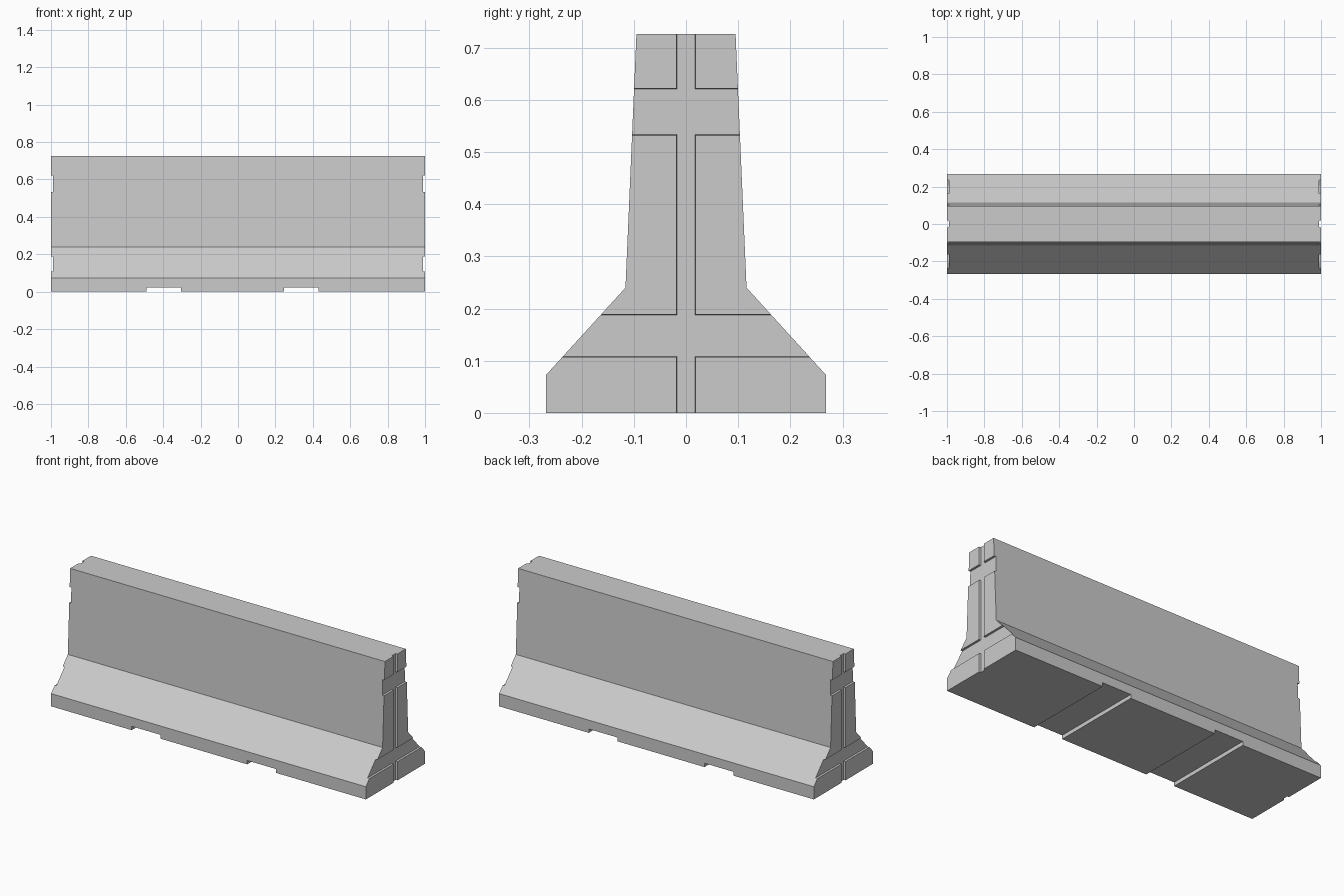
import bpy, bmesh

if "Cube" in bpy.data.objects:
    bpy.data.objects.remove(bpy.data.objects["Cube"])

DEPTH = 0.011    # end groove depth
DRAFT = 0.0015   # slight slope of groove walls


def prism(name, profile, axis, start, end):
    """Extrude a closed 2D profile along x, y or z."""
    def place(a, b, t):
        return {'x': (t, a, b), 'y': (a, t, b), 'z': (a, b, t)}[axis]
    bm = bmesh.new()
    verts = [bm.verts.new(place(a, b, start)) for a, b in profile]
    face = bm.faces.new(verts)
    ext = bmesh.ops.extrude_face_region(bm, geom=[face])
    moved = [g for g in ext['geom'] if isinstance(g, bmesh.types.BMVert)]
    bmesh.ops.translate(bm, verts=moved,
                        vec=[end - start if c == axis else 0 for c in 'xyz'])
    bmesh.ops.recalc_face_normals(bm, faces=bm.faces)
    mesh = bpy.data.meshes.new(name)
    bm.to_mesh(mesh)
    bm.free()
    obj = bpy.data.objects.new(name, mesh)
    bpy.context.collection.objects.link(obj)
    return obj


def carve(target, cutter):
    """Subtract the cutter, apply the result and remove the cutter."""
    cutter.hide_render = True
    mod = target.modifiers.new("groove", 'BOOLEAN')
    mod.operation = 'DIFFERENCE'
    mod.solver = 'EXACT'
    mod.object = cutter
    bpy.context.view_layer.objects.active = target
    bpy.ops.object.modifier_apply(modifier=mod.name)
    bpy.data.objects.remove(cutter)


def groove(side, low, high):
    """Trapezoid (x, across) opening outwards at one end of the barrier."""
    slope = DRAFT / DEPTH * 0.05
    mid = DEPTH
    return [(side * (1 - mid), low + DRAFT), (side, low),
            (side * 1.05, low - slope), (side * 1.05, high + slope),
            (side, high), (side * (1 - mid), high - DRAFT)]


# Concrete body: stepped barrier cross-section, mirrored in y
half = [(0.268, 0), (0.268, 0.073), (0.116, 0.24), (0.095, 0.726)]
profile = half + [(-y, z) for y, z in reversed(half)]
barrier = prism("barrier_body", profile, 'x', -1, 1)

# Grooves on both ends: one upright, two level
for side in (-1, 1):
    carve(barrier, prism("upright_groove", groove(side, -0.0185, 0.0185), 'z', -0.1, 0.9))
    for low, high in ((0.107, 0.189), (0.532, 0.622)):
        carve(barrier, prism("level_groove", groove(side, low, high), 'y', -0.4, 0.4))

# Lifting channels across the underside
for x0, x1 in ((-0.488, -0.305), (0.246, 0.43)):
    channel = [(x0, -0.1), (x1, -0.1), (x1, 0.022), (x0, 0.022)]
    carve(barrier, prism("lifting_channel", channel, 'y', -0.4, 0.4))
